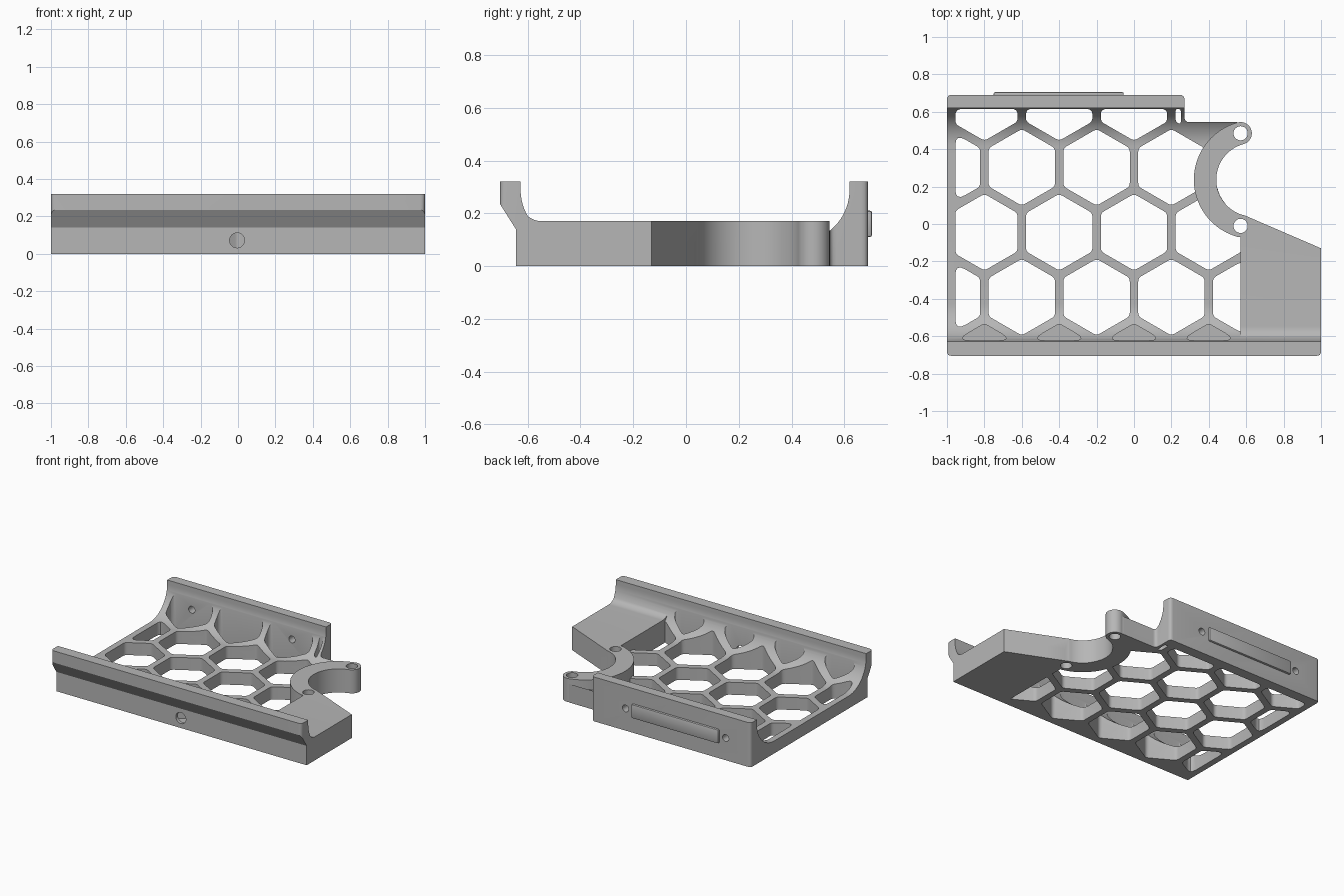
import bpy
from math import sin, cos, tan, radians, pi
from mathutils import Vector, Matrix

cube = bpy.data.objects.get("Cube")
if cube:
    bpy.data.objects.remove(cube)

grey = bpy.data.materials.new("plain grey")
grey.use_nodes = True
grey.diffuse_color = (0.47, 0.47, 0.47, 1)
grey.node_tree.nodes["Principled BSDF"].inputs["Base Color"].default_value = grey.diffuse_color


def arc(cx, cy, r, a, b, n=24):
    steps = [radians(a + (b - a) * i / n) for i in range(n + 1)]
    return [(cx + r * cos(t), cy + r * sin(t)) for t in steps]


def rounded(pts, r, n=4):
    """Replace each corner of a polygon with a short curve."""
    out = []
    for i, p in enumerate(pts):
        p = Vector(p)
        a, b = Vector(pts[i - 1]) - p, Vector(pts[(i + 1) % len(pts)]) - p
        d = min(r / tan(a.angle(b) / 2), a.length * 0.45, b.length * 0.45)
        s, e = p + a.normalized() * d, p + b.normalized() * d
        for k in range(n + 1):
            t = k / n
            out.append(tuple(s * (1 - t) ** 2 + p * 2 * t * (1 - t) + e * t * t))
    return out


def clip(pts, axis, limit, sign):
    """Keep the part of a polygon where sign * coordinate <= sign * limit."""
    out = []
    for i, p in enumerate(pts):
        q = pts[i - 1]
        dp, dq = sign * (p[axis] - limit), sign * (q[axis] - limit)
        if (dp > 0) != (dq > 0):
            out.append(tuple(Vector(q).lerp(Vector(p), dq / (dq - dp))))
        if dp <= 0:
            out.append(p)
    return out


def prism(name, polys, lo, hi, axes="xyz"):
    """Extrude polygons; axes names what each polygon axis and the depth map to."""
    verts, faces = [], []
    for poly in polys:
        n, base = len(poly), len(verts)
        for depth in (lo, hi):
            for u, v in poly:
                c = dict(zip(axes, (u, v, depth)))
                verts.append((c["x"], c["y"], c["z"]))
        faces.append([base + i for i in range(n)][::-1])
        faces.append([base + n + i for i in range(n)])
        for i in range(n):
            j = (i + 1) % n
            faces.append([base + i, base + j, base + n + j, base + n + i])
    mesh = bpy.data.meshes.new(name)
    mesh.from_pydata(verts, [], faces)
    mesh.materials.append(grey)
    obj = bpy.data.objects.new(name, mesh)
    bpy.context.collection.objects.link(obj)
    # make all normals point outward
    bpy.context.view_layer.objects.active = obj
    bpy.ops.object.select_all(action="DESELECT")
    obj.select_set(True)
    bpy.ops.object.mode_set(mode="EDIT")
    bpy.ops.mesh.select_all(action="SELECT")
    bpy.ops.mesh.normals_make_consistent(inside=False)
    bpy.ops.object.mode_set(mode="OBJECT")
    return obj


def apply(obj, mod):
    bpy.context.view_layer.objects.active = obj
    bpy.ops.object.modifier_apply(modifier=mod.name)


def combine(obj, other, operation):
    mod = obj.modifiers.new(operation, "BOOLEAN")
    mod.operation, mod.solver, mod.object = operation, "EXACT", other
    apply(obj, mod)
    bpy.data.objects.remove(other)


TOP, PLATE, BLOCK = 0.32, 0.09, 0.17
RING = Vector((0.637, 0.237))
LUGS = [(0.57, 0.485), (0.57, -0.01)]

# Floor with its two walls: side profile trimmed by the plan outline
lip = [(-0.645, 0), (-0.645, 0.14), (-0.705, 0.235), (-0.705, TOP), (-0.627, TOP)]
floor_profile = (lip + arc(-0.427, 0.29, 0.2, 180, 270)
                 + arc(0.42, 0.29, 0.2, 270, 360)
                 + [(0.62, TOP), (0.69, TOP), (0.69, 0)])
tray = prism("tray", [floor_profile], -1.2, 1.2, "yzx")
plan = [(-1, -0.705), (1, -0.705), (1, -0.13), (0.594, 0.045), (0.57, 0),
        (0.57, 0.545), (0.27, 0.545), (0.27, 0.69), (-1, 0.69)]
combine(tray, prism("plan_trim", [rounded(plan, 0.025)], -0.5, 1), "INTERSECT")

# Honeycomb openings, clipped to the inner frame
through, pockets = [], []
for row in range(4):
    cy = 0.65 - 0.347 * row if row < 3 else -0.391
    shift = -0.8 if row % 2 == 0 else -1.0
    for k in range(5):
        cx = shift + 0.4 * k
        hexagon = [(cx + 0.205 * sin(i * pi / 3), cy + 0.205 * cos(i * pi / 3)) for i in range(6)]
        right = 0.25 if row == 0 else 0.6
        for axis, limit, sign in ((0, -0.955, -1), (0, right, 1), (1, 0.615, 1)):
            hexagon = clip(hexagon, axis, limit, sign)
        if len(hexagon) > 2 and cx < right + 0.17:
            through.append(rounded(hexagon, 0.035))
for k in range(4):
    cx = -0.8 + 0.4 * k
    hexagon = [(cx + 0.205 * sin(i * pi / 3), -0.738 + 0.205 * cos(i * pi / 3)) for i in range(6)]
    pockets.append(rounded(clip(hexagon, 1, -0.622, -1), 0.03))
combine(tray, prism("honeycomb_cutter", through, -0.5, 1), "DIFFERENCE")
combine(tray, prism("pocket_cutter", pockets, 0.025, 1), "DIFFERENCE")

# Raised corner block with a slanted rear edge
block_profile = lip + arc(-0.547, 0.25, 0.08, 180, 270, 12) + [(0.3, BLOCK), (0.3, 0)]
block = prism("corner_block", [block_profile], 0.4, 1.2, "yzx")
block_plan = [(0.57, -0.75), (0.57, -0.01), (0.594, 0.045), (1, -0.13)]
block_plan += rounded([(1, -0.3), (1, -0.705), (0.8, -0.705)], 0.025)[5:10] + [(0.7, -0.705)]
block_plan[0] = (0.57, -0.705)
combine(block, prism("block_trim", [block_plan], -0.5, 1), "INTERSECT")
combine(tray, block, "UNION")

# Open ring clamp with rounded lug ends
ring_plan = (arc(*RING, 0.317, 105, 255, 40) + arc(*LUGS[1], 0.06, 255, 435, 16)[1:]
             + arc(*RING, 0.197, 255, 105, 40)[1:] + arc(*LUGS[0], 0.06, -75, 105, 16)[1:-1])
combine(tray, prism("ring_opening", [arc(*RING, 0.196, 100, 260, 40)], -0.5, 1), "DIFFERENCE")
combine(tray, prism("ring_clamp", [ring_plan], 0, BLOCK), "UNION")

# Screw holes in the lugs, rear wall and front wall
lug_holes = [arc(x, y, 0.038, 0, 345, 23) for x, y in LUGS]
combine(tray, prism("lug_hole_cutter", lug_holes, -0.5, 1), "DIFFERENCE")
rear_holes = [arc(x, 0.16, 0.025, 0, 345, 23) for x in (-0.8, 0)]
combine(tray, prism("rear_hole_cutter", rear_holes, 0.58, 0.8, "xzy"), "DIFFERENCE")
front_hole = [arc(-0.005, 0.072, 0.04, 0, 345, 23)]
combine(tray, prism("front_hole_cutter", front_hole, -0.75, -0.6, "xzy"), "DIFFERENCE")

# Raised strip on the rear wall
strip = prism("rear_strip", [[(-0.75, 0.11), (-0.055, 0.11), (-0.055, 0.21), (-0.75, 0.21)]],
              0.68, 0.705, "xzy")
bevel = strip.modifiers.new("soft_edge", "BEVEL")
bevel.width, bevel.segments = 0.008, 2
apply(strip, bevel)

for obj in (tray, strip):
    bpy.ops.object.select_all(action="DESELECT")
    obj.select_set(True)
    bpy.context.view_layer.objects.active = obj
    bpy.ops.object.shade_smooth_by_angle(angle=radians(30))
